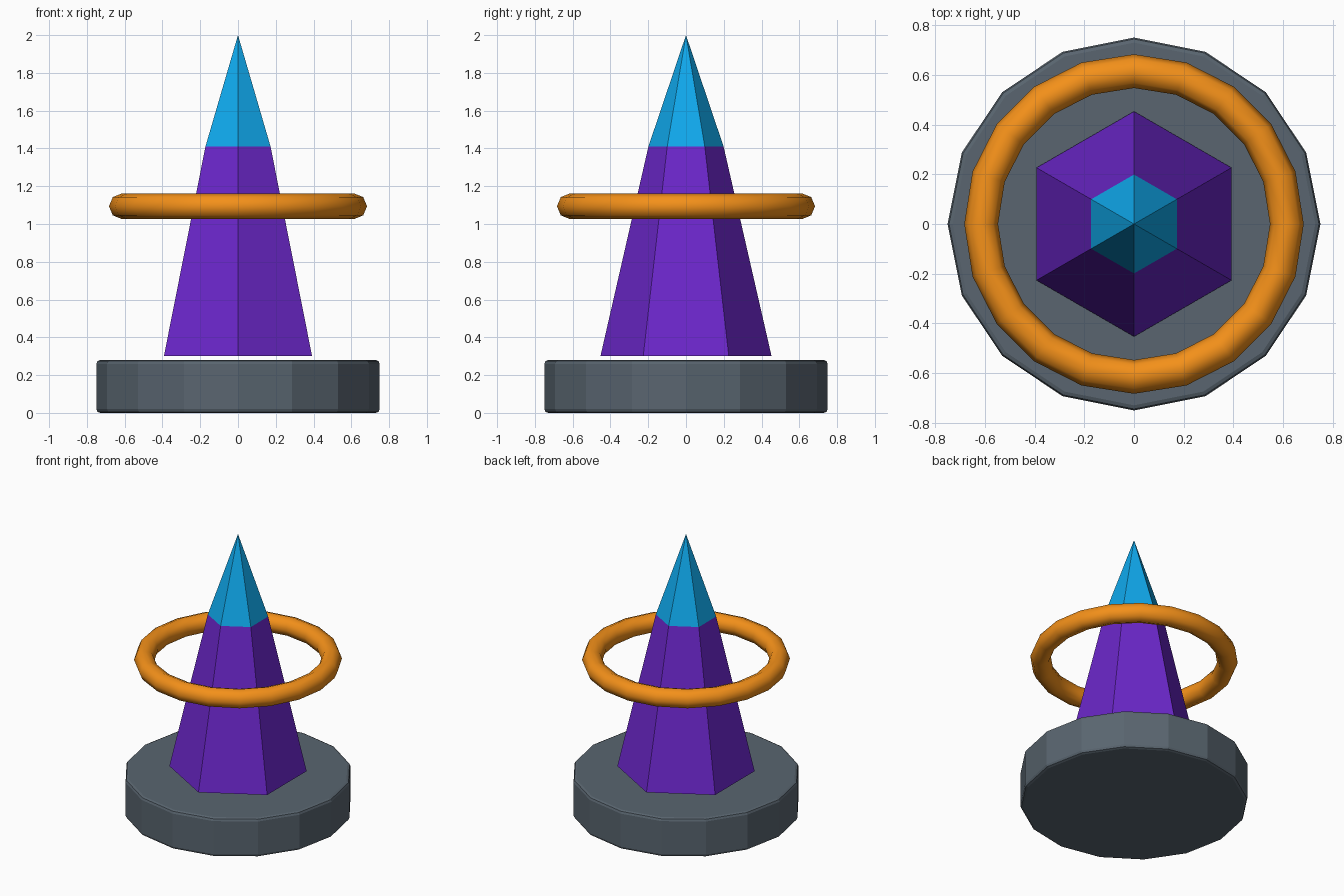
import bpy, math

if "Cube" in bpy.data.objects:
    bpy.data.objects.remove(bpy.data.objects["Cube"])


def paint(obj, name, color):
    mat = bpy.data.materials.new(name)
    mat.diffuse_color = (*color, 1)
    mat.use_nodes = True
    mat.node_tree.nodes["Principled BSDF"].inputs["Base Color"].default_value = mat.diffuse_color
    obj.data.materials.append(mat)


def frustum(name, sides, r1, r2, z1, z2):
    # tapered prism with a corner on the y axis
    bpy.ops.mesh.primitive_cone_add(vertices=sides, radius1=r1, radius2=r2,
                                    depth=z2 - z1, location=(0, 0, (z1 + z2) / 2))
    obj = bpy.context.object
    obj.name = name
    return obj


# Sixteen-sided base with softened rims
base = frustum("base", 16, 0.75, 0.75, 0.0, 0.28)
bevel = base.modifiers.new("rim_bevel", 'BEVEL')
bevel.width = 0.02
bevel.segments = 2
bevel.limit_method = 'ANGLE'
bevel.angle_limit = math.radians(30)
paint(base, "slate", (0.10, 0.13, 0.16))

# Hexagonal spire hovering just above the base
spire = frustum("spire", 6, 0.453, 0.199, 0.30, 1.41)
paint(spire, "purple", (0.15, 0.02, 0.6))

# Pointed tip continuing the spire
tip = frustum("spire_tip", 6, 0.199, 0.0, 1.41, 2.0)
paint(tip, "sky_blue", (0.005, 0.4, 0.85))

# Floating ring around the spire
bpy.ops.mesh.primitive_torus_add(major_segments=20, minor_segments=8,
                                 major_radius=0.615, minor_radius=0.068,
                                 location=(0, 0, 1.094))
ring = bpy.context.object
ring.name = "ring"
bpy.ops.object.shade_smooth()
paint(ring, "orange", (0.9, 0.28, 0.01))
